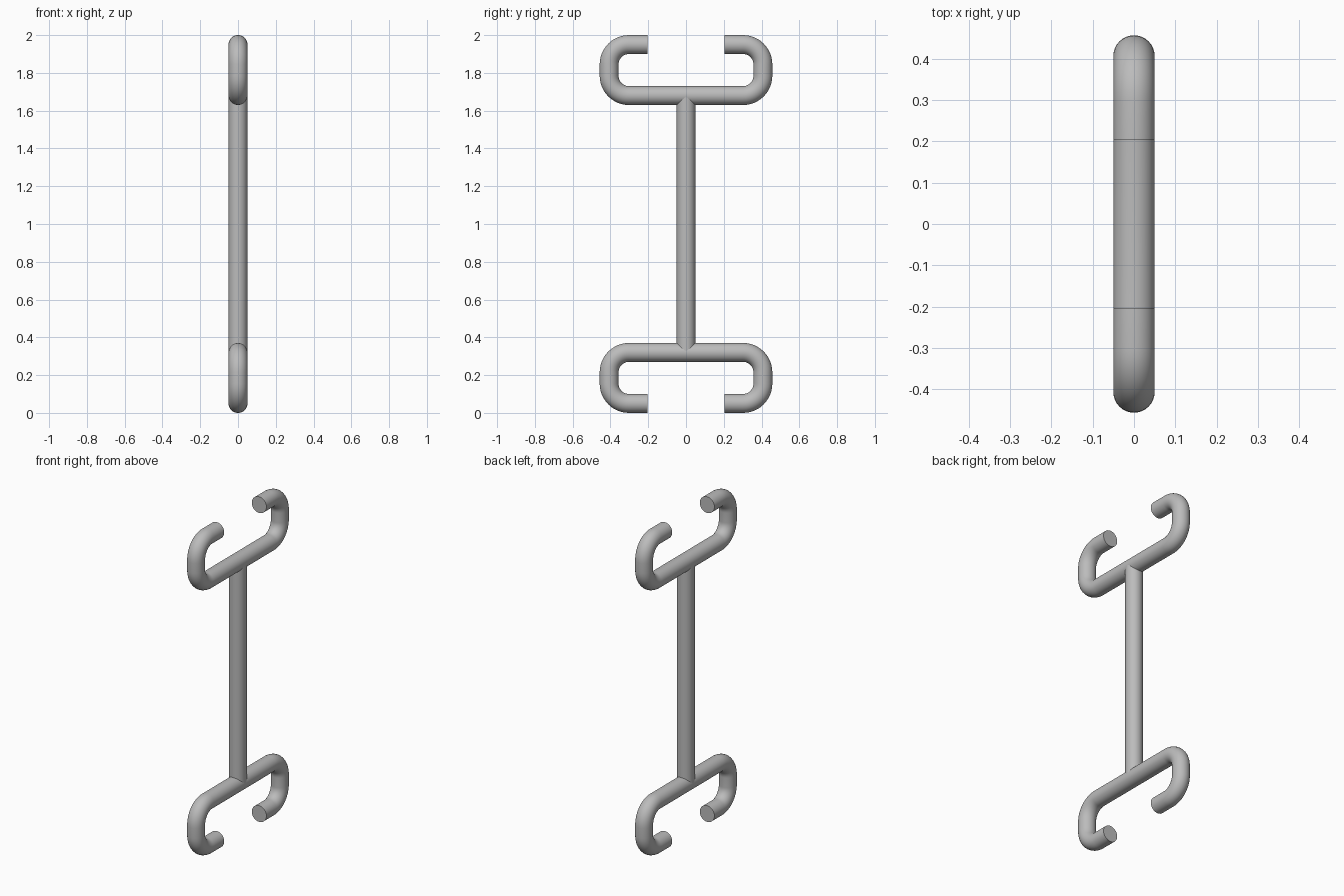
import bpy, bmesh, math
from mathutils import Vector

cube = bpy.data.objects.get("Cube")
if cube:
    bpy.data.objects.remove(cube, do_unlink=True)

RADIUS = 0.05      # rod radius
BEND = 0.105       # centreline bend radius
REACH = 0.407      # centreline half-width of each hook
TIP = 0.205        # half-gap between hook tips
BAR_Z, TIP_Z = 0.68, 0.95   # heights measured from the middle
MIDDLE = 1.0
SIDES = 32
BEND_STEPS = 12

steel = bpy.data.materials.new("grey steel")
steel.use_nodes = True
grey = (0.5, 0.5, 0.5, 1)
steel.diffuse_color = grey
steel.node_tree.nodes["Principled BSDF"].inputs["Base Color"].default_value = grey


def rod(name, path, radius):
    """Sweep a capped round section along a path lying in the YZ plane."""
    bm = bmesh.new()
    rings = []
    for i, p in enumerate(path):
        before, after = path[max(i - 1, 0)], path[min(i + 1, len(path) - 1)]
        along = (after - before).normalized()
        across = Vector((1, 0, 0))
        up = along.cross(across)
        ring = []
        for k in range(SIDES):
            a = math.tau * k / SIDES
            ring.append(bm.verts.new(p + radius * (math.cos(a) * across + math.sin(a) * up)))
        rings.append(ring)
    for r, s in zip(rings, rings[1:]):
        for k in range(SIDES):
            n = (k + 1) % SIDES
            bm.faces.new((r[k], r[n], s[n], s[k]))
    bm.faces.new(rings[0])
    bm.faces.new(rings[-1])
    bmesh.ops.recalc_face_normals(bm, faces=bm.faces)
    mesh = bpy.data.meshes.new(name)
    bm.to_mesh(mesh)
    bm.free()
    mesh.materials.append(steel)
    obj = bpy.data.objects.new(name, mesh)
    bpy.context.collection.objects.link(obj)
    bpy.ops.object.select_all(action='DESELECT')
    obj.select_set(True)
    bpy.context.view_layer.objects.active = obj
    bpy.ops.object.shade_smooth_by_angle(angle=math.radians(40))
    return obj


def bend(y, z, start):
    """Quarter-circle of points around a bend centre."""
    angles = [start + math.pi / 2 * i / BEND_STEPS for i in range(BEND_STEPS + 1)]
    return [(y + BEND * math.cos(a), z + BEND * math.sin(a)) for a in angles]


# One half of the hook: bar centre, two bends, tip
centre_y = REACH - BEND
half = bend(centre_y, BAR_Z + BEND, -math.pi / 2)
half += bend(centre_y, TIP_Z - BEND, 0)
half.append((TIP, TIP_Z))
outline = [(-y, z) for y, z in reversed(half)] + half

# Double hooks, mirrored top to bottom
for name, sign in (("upper_hook", 1), ("lower_hook", -1)):
    rod(name, [Vector((0, y, MIDDLE + sign * z)) for y, z in outline], RADIUS)

# Straight post joining the two bars
rod("post", [Vector((0, 0, MIDDLE - BAR_Z)), Vector((0, 0, MIDDLE + BAR_Z))], RADIUS * 0.985)
